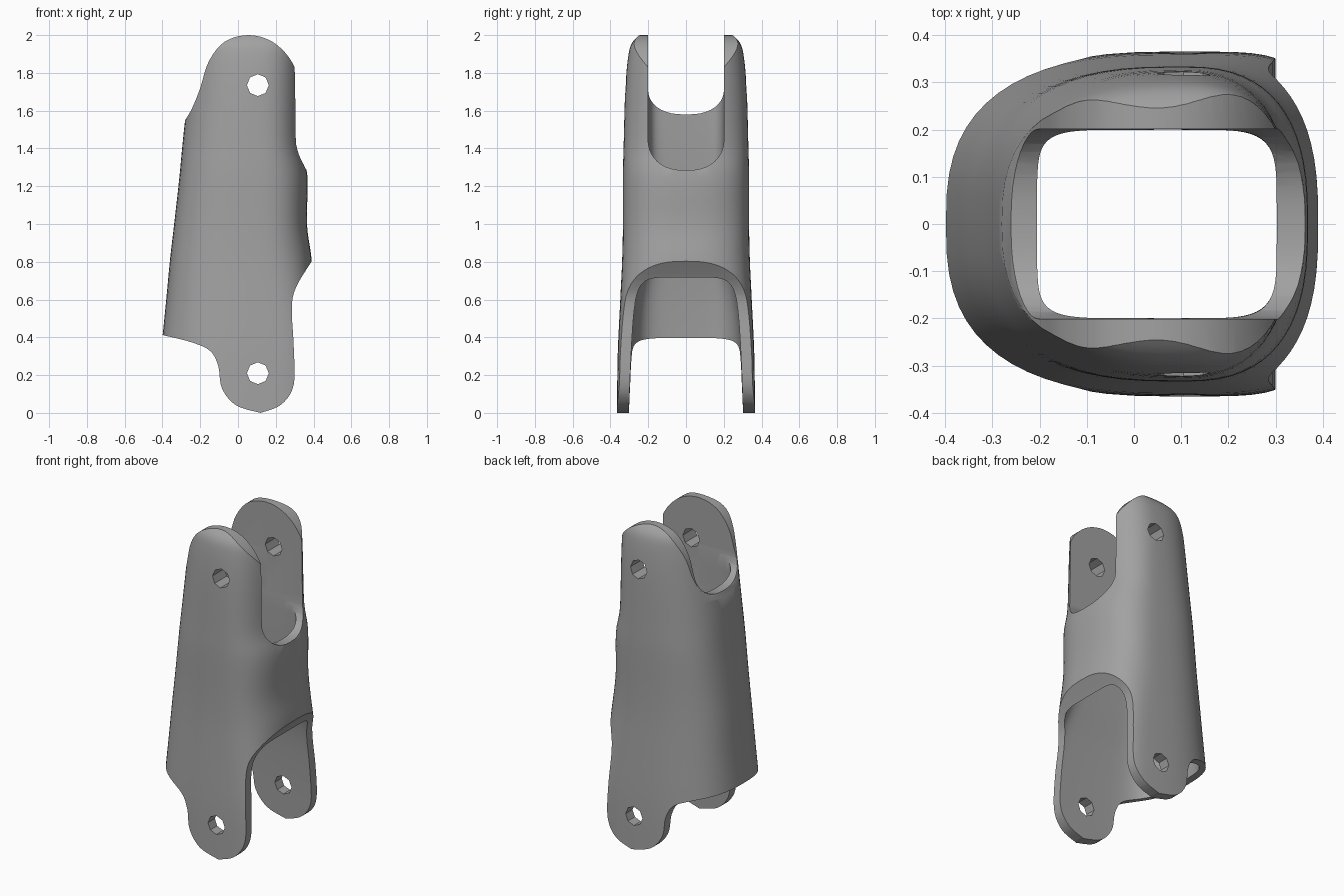
import bpy, bmesh, math
from mathutils import Vector

if "Cube" in bpy.data.objects:
    bpy.data.objects.remove(bpy.data.objects["Cube"])

grey = bpy.data.materials.new("plain_grey")
grey.use_nodes = True
colour = (0.36, 0.36, 0.36, 1)
grey.diffuse_color = colour
grey.node_tree.nodes["Principled BSDF"].inputs["Base Color"].default_value = colour


def make(name, bm):
    bmesh.ops.recalc_face_normals(bm, faces=bm.faces)
    mesh = bpy.data.meshes.new(name)
    bm.to_mesh(mesh)
    bm.free()
    mesh.materials.append(grey)
    obj = bpy.data.objects.new(name, mesh)
    bpy.context.collection.objects.link(obj)
    return obj


def spline(points, steps):
    """Smooth curve through the points, any dimension."""
    ext = [points[0]] + list(points) + [points[-1]]
    out = []
    for a, b, c, d in zip(ext, ext[1:], ext[2:], ext[3:]):
        for i in range(steps):
            t = i / steps
            out.append([0.5 * (2*q + (r-p)*t + (2*p-5*q+4*r-s)*t*t + (3*q-p-3*r+s)*t**3)
                        for p, q, r, s in zip(a, b, c, d)])
    return out + [list(points[-1])]


def loft(name, rings, mid, sides=64):
    """Stack of rounded rings: z, left x, right x, half depth, left power, right power."""
    bm = bmesh.new()
    loops = []
    for z, lo, hi, depth, p_lo, p_hi in spline(rings, 4):
        loop = []
        for i in range(sides):
            a = 2 * math.pi * i / sides
            c, s = math.cos(a), math.sin(a)
            reach, p = (hi - mid, p_hi) if c > 0 else (mid - lo, p_lo)
            x = mid + math.copysign(abs(c) ** (2 / p), c) * reach
            y = math.copysign(abs(s) ** (2 / p), s) * depth
            loop.append(bm.verts.new((x, y, z)))
        loops.append(loop)
    for low, high in zip(loops, loops[1:]):
        for i in range(sides):
            j = (i + 1) % sides
            bm.faces.new((low[i], low[j], high[j], high[i]))
    bm.faces.new(loops[0])
    bm.faces.new(loops[-1])
    return make(name, bm)


def prism(name, outline, axis, start, end):
    """Outline extruded along x (outline is y, z) or along y (outline is x, z)."""
    bm = bmesh.new()
    place = (lambda u, v: (start, u, v)) if axis == "x" else (lambda u, v: (u, start, v))
    face = bm.faces.new([bm.verts.new(place(u, v)) for u, v in outline])
    ext = bmesh.ops.extrude_face_region(bm, geom=[face])
    move = Vector((end - start, 0, 0) if axis == "x" else (0, end - start, 0))
    bmesh.ops.translate(bm, vec=move, verts=[v for v in ext["geom"] if isinstance(v, bmesh.types.BMVert)])
    return make(name, bm)


def combine(target, tool, operation):
    mod = target.modifiers.new(tool.name, "BOOLEAN")
    mod.object, mod.operation, mod.solver = tool, operation, "EXACT"
    bpy.context.view_layer.objects.active = target
    bpy.ops.object.modifier_apply(modifier=mod.name)
    bpy.data.objects.remove(tool)


# Outer shell
shell = loft("hinged_sleeve", [
    (-0.01, -0.44, 0.41, 0.366, 2.7, 4.5),
    (0.3, -0.41, 0.41, 0.362, 2.7, 4.2),
    (0.6, -0.38, 0.40, 0.348, 2.7, 3.2),
    (0.81, -0.36, 0.39, 0.338, 2.7, 2.7),
    (1.0, -0.338, 0.365, 0.334, 2.7, 2.7),
    (1.25, -0.31, 0.368, 0.334, 2.7, 2.6),
    (1.42, -0.294, 0.335, 0.33, 2.6, 2.6),
    (1.7, -0.265, 0.335, 0.322, 2.5, 2.5),
    (1.88, -0.25, 0.335, 0.307, 2.5, 2.5),
    (1.96, -0.25, 0.335, 0.285, 2.5, 2.5),
    (2.01, -0.25, 0.335, 0.235, 2.5, 2.5)], 0.1)

# Side silhouette with a round lug at each end
right_edge = spline([(0.12, 0.0), (0.23, 0.045), (0.295, 0.15), (0.295, 0.35), (0.285, 0.56),
                     (0.31, 0.67), (0.395, 0.81)], 5)
top_edge = spline([(0.45, 1.25), (0.36, 1.29), (0.335, 1.42), (0.33, 1.7), (0.29, 1.85),
                   (0.19, 1.96), (0.06, 2.0), (-0.07, 1.965), (-0.155, 1.86), (-0.2, 1.72),
                   (-0.24, 1.62), (-0.28, 1.55), (-0.36, 1.44)], 5)
low_edge = spline([(-0.46, 0.43), (-0.39, 0.41), (-0.25, 0.375), (-0.15, 0.33), (-0.105, 0.25),
                   (-0.085, 0.13), (-0.01, 0.04), (0.12, 0.0)], 5)
combine(shell, prism("silhouette", right_edge + [(0.45, 0.9)] + top_edge + [(-0.46, 1.3)] + low_edge[:-1],
                     "y", -0.6, 0.6), "INTERSECT")

# Hollow inside, flaring between the lower lugs
combine(shell, loft("hollow", [
    (-0.1, -0.37, 0.44, 0.305, 4, 9),
    (0.3, -0.345, 0.42, 0.292, 4, 9),
    (0.6, -0.315, 0.36, 0.27, 4.5, 8),
    (0.85, -0.28, 0.315, 0.22, 5, 5),
    (1.15, -0.24, 0.305, 0.202, 6, 5),
    (1.6, -0.205, 0.30, 0.2, 7, 6),
    (2.1, -0.205, 0.30, 0.2, 7, 6)], 0.08), "DIFFERENCE")

# U-shaped openings between the upper lugs
for name, base, rise, x0, x1 in (("right_slot", 1.285, 0.16, 0.05, 0.6), ("left_slot", 1.58, 0.13, -0.6, 0.06)):
    arc = [(-0.201 * math.copysign(abs(math.cos(a)) ** 0.8, math.cos(a)), base + rise * (1 - math.sin(a)))
           for a in (math.pi * i / 20 for i in range(21))]
    combine(shell, prism(name, arc + [(0.201, 2.2), (-0.201, 2.2)], "x", x0, x1), "DIFFERENCE")

# Pin holes through both pairs of lugs
for name, z in (("upper_pin_hole", 1.735), ("lower_pin_hole", 0.21)):
    ring = [(0.105 + 0.058 * math.cos(math.pi * i / 4), z + 0.058 * math.sin(math.pi * i / 4)) for i in range(8)]
    combine(shell, prism(name, ring, "y", -0.6, 0.6), "DIFFERENCE")

# Soft shading with crisp rims
bpy.ops.object.select_all(action="DESELECT")
shell.select_set(True)
bpy.context.view_layer.objects.active = shell
bpy.ops.object.shade_smooth_by_angle(angle=math.radians(35))
